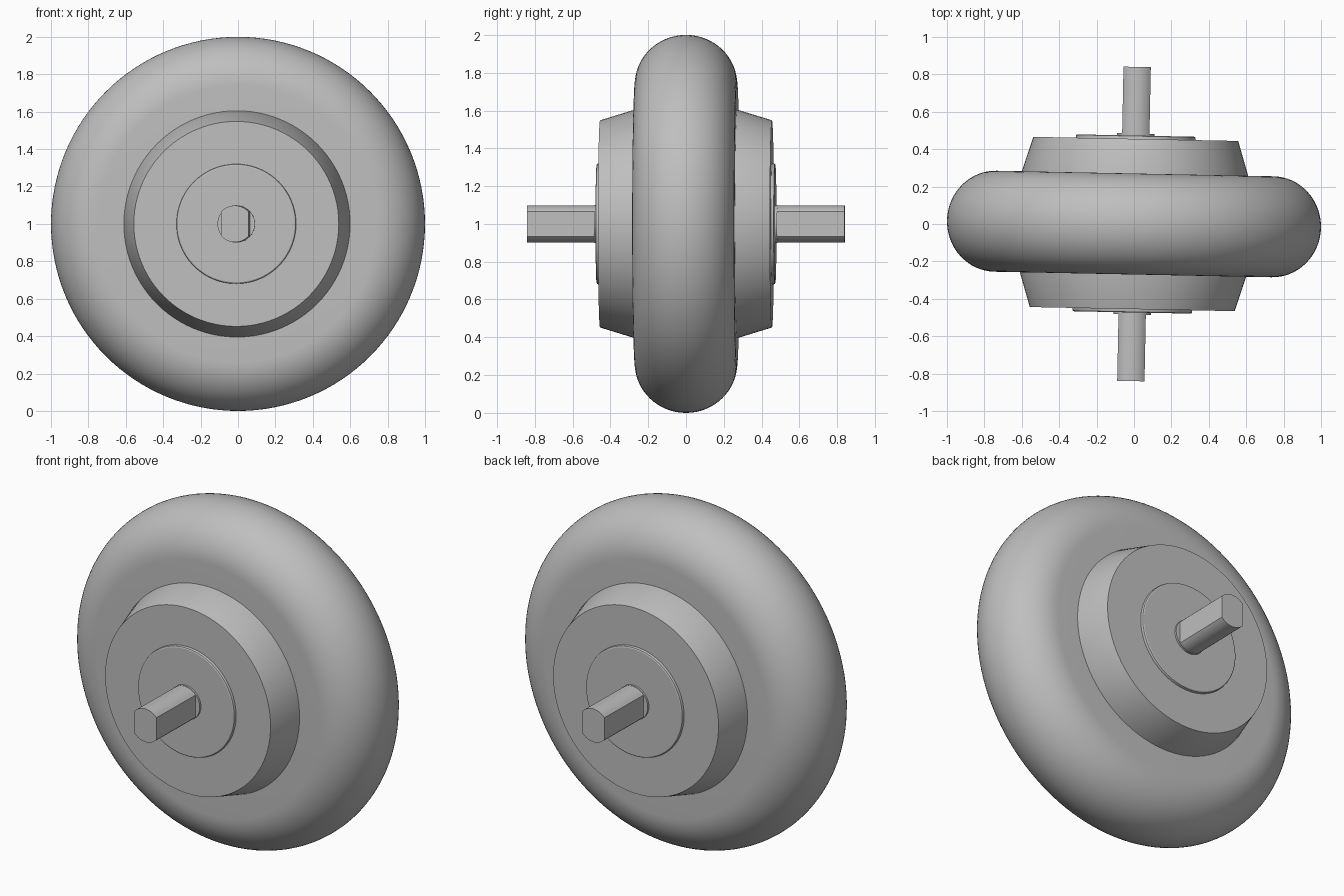
import bpy, bmesh, math
from mathutils import Matrix

cube = bpy.data.objects.get("Cube")
if cube:
    bpy.data.objects.remove(cube, do_unlink=True)

grey = bpy.data.materials.new("plain grey")
grey.use_nodes = True
colour = (0.52, 0.52, 0.52, 1)
grey.diffuse_color = colour
grey.node_tree.nodes["Principled BSDF"].inputs["Base Color"].default_value = colour

# The axle runs front to back, turned slightly about the vertical
PLACE = (Matrix.Translation((0, 0, 1)) @ Matrix.Rotation(math.radians(-1.15), 4, "Z")
         @ Matrix.Rotation(math.radians(90), 4, "X"))


def finish(name, bm, angle=25):
    bmesh.ops.remove_doubles(bm, verts=bm.verts, dist=1e-5)
    bmesh.ops.recalc_face_normals(bm, faces=bm.faces)
    bm.transform(PLACE)
    mesh = bpy.data.meshes.new(name)
    bm.to_mesh(mesh)
    bm.free()
    obj = bpy.data.objects.new(name, mesh)
    bpy.context.collection.objects.link(obj)
    mesh.materials.append(grey)
    bpy.ops.object.select_all(action="DESELECT")
    obj.select_set(True)
    bpy.context.view_layer.objects.active = obj
    bpy.ops.object.shade_smooth_by_angle(angle=math.radians(angle))
    return obj


def lathe(name, profile, steps=96):
    """Revolve (radius, distance along axle) points about the axle."""
    bm = bmesh.new()
    verts = [bm.verts.new((r, 0, h)) for r, h in profile]
    edges = [bm.edges.new(pair) for pair in zip(verts, verts[1:])]
    bmesh.ops.spin(bm, geom=verts + edges, cent=(0, 0, 0), axis=(0, 0, 1),
                   angle=math.tau, steps=steps, use_merge=False)
    return finish(name, bm)


def mirrored(half):
    """Add the opposite side of a profile that starts at the axle."""
    return half + [(r, -h) for r, h in reversed(half)]


# Tyre: flat side walls and a fully rounded tread
tread = [(0.74 + 0.26 * math.sin(a), 0.27 * math.cos(a))
         for a in (math.pi * i / 32 for i in range(33))]
lathe("tyre", [(0.5, 0.27)] + tread + [(0.5, -0.27), (0.5, 0.27)], 128)

# Hub: tapered drum on both sides
lathe("hub", mirrored([(0, 0.455), (0.548, 0.455), (0.605, 0.27)]))

# Cover plates with a softened rim, and small collars round the axle
lathe("cover_plates", mirrored([(0, 0.473), (0.312, 0.473), (0.318, 0.47), (0.32, 0.464)]))
lathe("axle_collars", mirrored([(0, 0.484), (0.1, 0.484)]), 48)

# Axle: round bar with a flat on each side
R, FLAT = 0.098, 0.073
half = math.acos(FLAT / R)
arc = [half + (math.pi - 2 * half) * i / 16 for i in range(17)]
bm = bmesh.new()
ring = [bm.verts.new((R * math.cos(a + turn), R * math.sin(a + turn), -0.84))
        for turn in (0, math.pi) for a in arc]
face = bm.faces.new(ring)
top = bmesh.ops.extrude_face_region(bm, geom=[face], use_keep_orig=True)["geom"]
bmesh.ops.translate(bm, vec=(0, 0, 1.68),
                    verts=[v for v in top if isinstance(v, bmesh.types.BMVert)])
finish("axle", bm)
